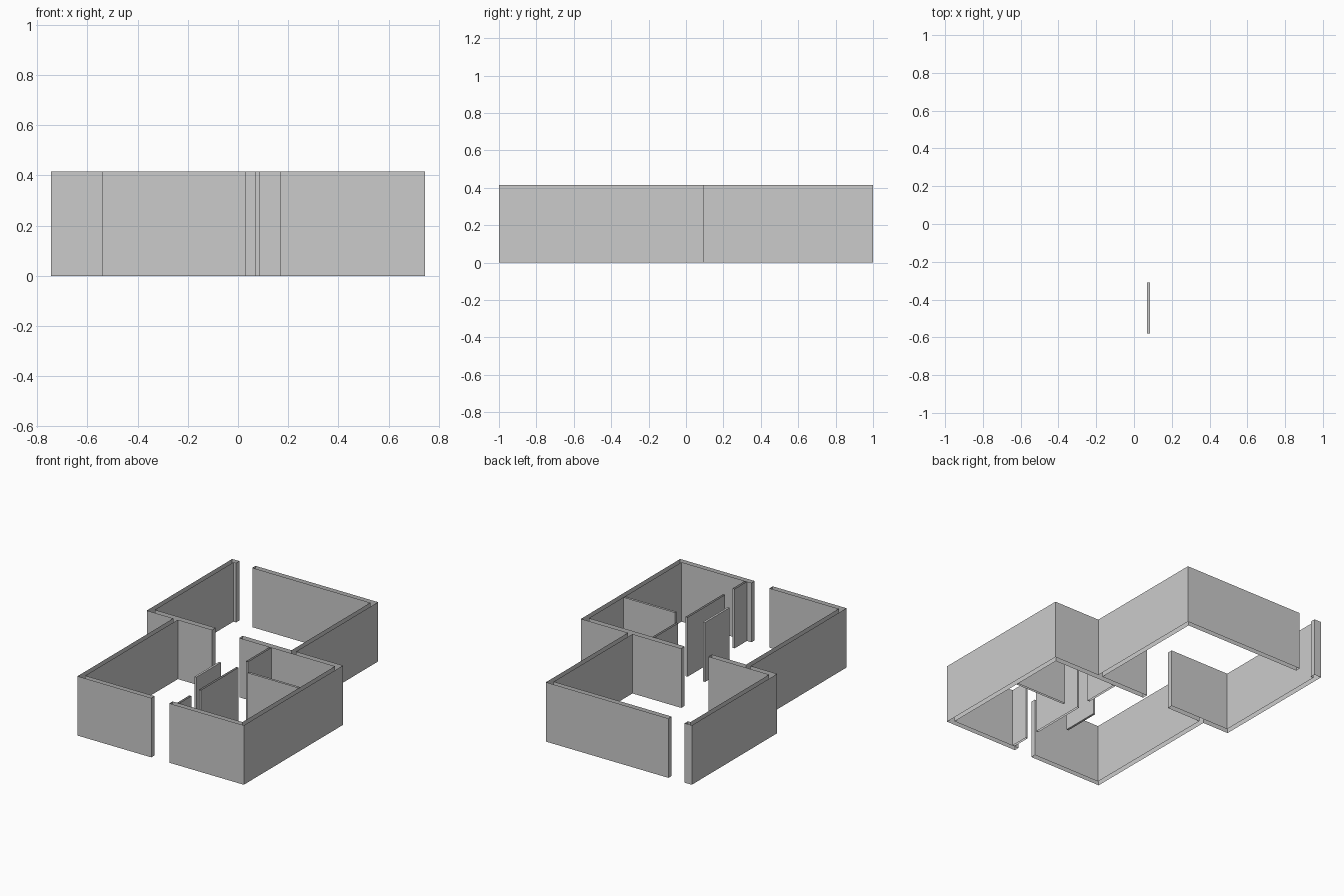
import bpy, bmesh

if "Cube" in bpy.data.objects:
    bpy.data.objects.remove(bpy.data.objects["Cube"])

H = 0.415            # wall height
T = 0.035            # outer wall thickness
P = 0.015            # partition thickness
M0, M1 = 0.057, 0.095  # faces of the cross wall between the front and back rooms


def wall(name, outline, closed=True, capped=False):
    """Raise a floor-plan outline into upright faces."""
    area = sum(a[0] * b[1] - b[0] * a[1]
               for a, b in zip(outline, outline[1:] + outline[:1]))
    if area < 0:
        outline = outline[::-1]
    bm = bmesh.new()
    low = [bm.verts.new((x, y, 0)) for x, y in outline]
    top = [bm.verts.new((x, y, H)) for x, y in outline]
    n = len(outline)
    for i in range(n if closed else n - 1):
        j = (i + 1) % n
        bm.faces.new((low[i], low[j], top[j], top[i]))
    if capped:
        bm.faces.new(top)
        bm.faces.new(low[::-1])
    mesh = bpy.data.meshes.new(name)
    bm.to_mesh(mesh)
    bm.free()
    obj = bpy.data.objects.new(name, mesh)
    bpy.context.collection.objects.link(obj)
    return obj


def box(x0, x1, y0, y1):
    return [(x0, y0), (x1, y0), (x1, y1), (x0, y1)]


# Left half of the shell, open at the top like the other walls
wall("left_shell_wall", [
    (0.03, -1), (-0.54, -1), (-0.54, M0), (-0.745, M0), (-0.745, 1), (-0.69, 1),
    (-0.69, 1 - T), (-0.745 + T, 1 - T), (-0.745 + T, M1), (-0.24, M1),
    (-0.24, M0), (-0.54 + T, M0), (-0.54 + T, T - 1), (0.03, T - 1)])

# Right half of the shell
wall("right_shell_wall", [
    (0.17, -1), (0.745, -1), (0.745, M1), (0.382, M1), (0.382, 1), (-0.565, 1),
    (-0.565, 1 - T), (0.382 - T, 1 - T), (0.382 - T, M1), (-0.03, M1),
    (-0.03, M0), (0.745 - T, M0), (0.745 - T, T - 1), (0.17, T - 1)])

# Partitions joined to the shell (no face where they meet it)
X = 0.205
wall("partition_back", [(X, M0), (X, -0.205), (X + P, -0.205), (X + P, M0)], closed=False)
wall("partition_front", [(X + P, T - 1), (X + P, -0.83), (X, -0.83), (X, T - 1)], closed=False)
wall("partition_cross", [(0.745 - T, -0.325), (0.313, -0.325),
                         (0.313, -0.325 - P), (0.745 - T, -0.325 - P)], closed=False)

# Free-standing partitions
wall("partition_middle", box(X, X + P, -0.725, -0.31))
wall("closet_screen", box(0.07, 0.085, -0.58, -0.31), capped=True)
